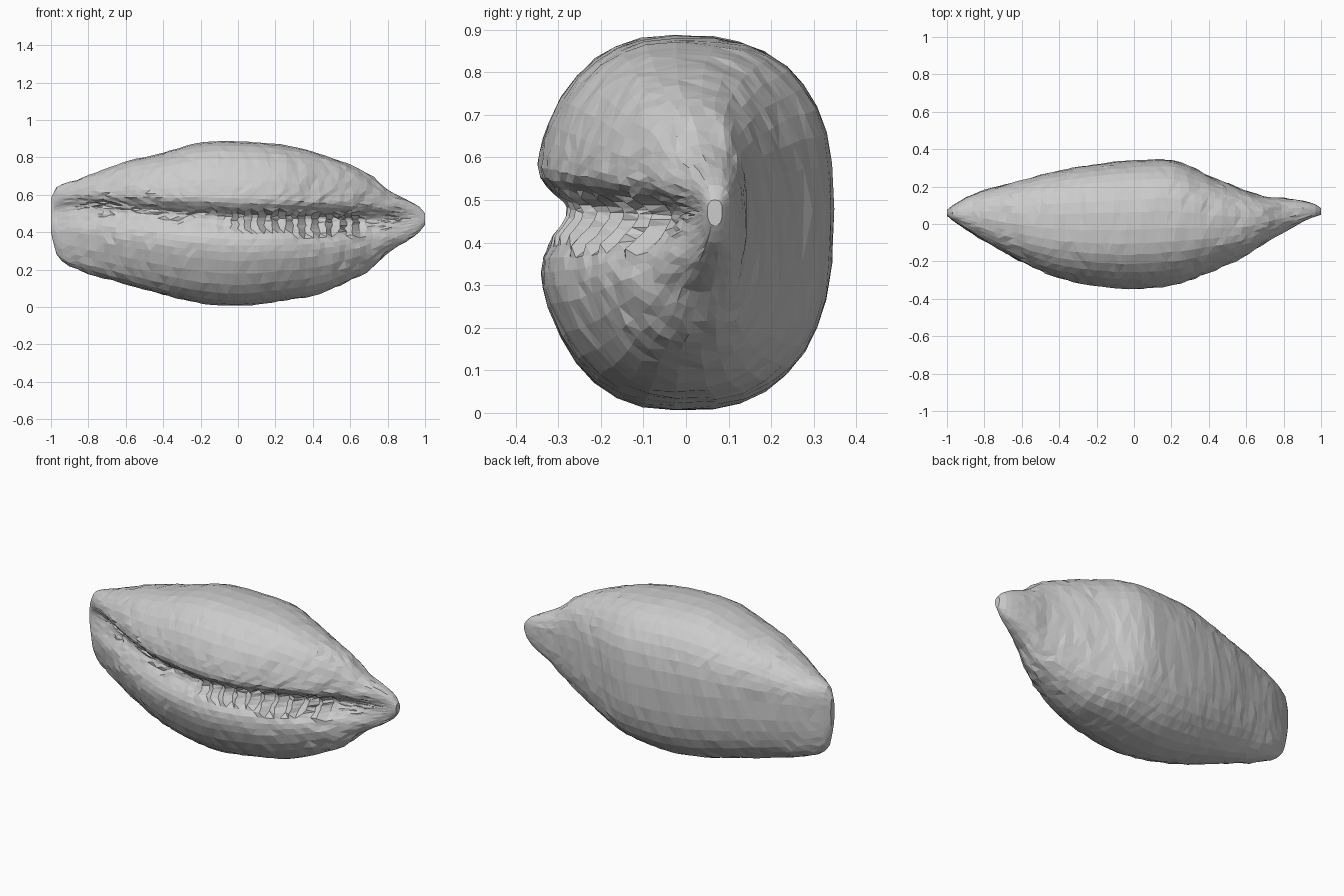
import bpy, bmesh, math, random

if "Cube" in bpy.data.objects:
    bpy.data.objects.remove(bpy.data.objects["Cube"])

random.seed(4)

# Shell outline: x, top z, bottom z, front y, back y, slit z, slit depth
KEYS = [
    (-1.00, .58, .40, .04, .075, .50, .00),
    (-.97, .64, .28, .01, .10, .51, .03),
    (-.86, .68, .20, -.065, .16, .53, .05),
    (-.60, .775, .12, -.215, .235, .52, .07),
    (-.40, .825, .065, -.30, .285, .505, .075),
    (-.20, .88, .02, -.34, .32, .49, .08),
    (.00, .885, .005, -.355, .34, .48, .085),
    (.22, .87, .03, -.335, .338, .475, .10),
    (.40, .83, .06, -.27, .26, .47, .11),
    (.60, .76, .14, -.18, .18, .465, .11),
    (.71, .705, .205, -.105, .145, .465, .08),
    (.80, .625, .29, -.06, .14, .465, .055),
    (.90, .575, .35, -.005, .125, .47, .03),
    (.97, .535, .40, .03, .105, .47, .01),
    (1.00, .50, .44, .05, .085, .475, .00),
]


def outline(x):
    """Smooth interpolation of the outline table at x."""
    i = max(k for k in range(len(KEYS) - 1) if KEYS[k][0] <= x)
    a, b = KEYS[i], KEYS[i + 1]
    p, q = KEYS[max(i - 1, 0)], KEYS[min(i + 2, len(KEYS) - 1)]
    h = b[0] - a[0]
    t = (x - a[0]) / h
    out = []
    for c in range(1, 7):
        m0 = (b[c] - p[c]) / (b[0] - p[0]) * h
        m1 = (q[c] - a[c]) / (q[0] - a[0]) * h
        out.append((2*t**3 - 3*t*t + 1) * a[c] + (t**3 - 2*t*t + t) * m0
                   + (3*t*t - 2*t**3) * b[c] + (t**3 - t*t) * m1)
    return out


# Ring angles, dense around the slit (angle 0 faces the front)
half = [.025, .06, .10, .15, .21, .28, .36, .46]
half += [.46 + (math.pi - .46) * k / 15 for k in range(1, 15)]
angles = [0] + half + [math.pi] + [-a for a in reversed(half)]


def power(v, n):
    return math.copysign(abs(v) ** (2 / n), v)


def ring(x, index):
    top, bot, front, back, zs, depth = outline(x)
    yc, ry = (front + back) / 2, (back - front) / 2
    inner = max(0, min(1, (1 - abs(x)) / .2))
    pts = []
    for a in angles:
        n = 2.45 - .2 * math.cos(a)  # squarer back, rounder front
        c, s = power(math.cos(a), n), power(math.sin(a), n)
        y = yc - ry * c
        d = s * (top - zs if s > 0 else zs - bot)
        if abs(a) < 1:
            # steep upper lip, gently sloping lower lip
            w = .05 if d > 0 else .085
            y += depth * math.exp(-(d / w) ** 2)
            # row of teeth on the lower lip
            if -.15 < x < .66 and -.08 < d < .04:
                y += (.018 if index % 2 else -.016) * min(1, (x + .2) * 3)
            elif -.8 < x <= -.15 and -.05 < d < .04:
                y += random.uniform(-.008, .008)
        j = .0035 * inner
        pts.append((x + random.uniform(-j, j) * 2.5,
                    y + random.uniform(-j, j) * .7,
                    zs + d + random.uniform(-j, j) * .7))
    return pts


# Loft the rings into one closed faceted body
xs = [-1, -.99, -.97, -.94] + [-.90 + .036 * k for k in range(51)] + [.94, .97, .99, 1]
bm = bmesh.new()
rings = [[bm.verts.new(p) for p in ring(x, i)] for i, x in enumerate(xs)]
n = len(angles)
for r0, r1 in zip(rings, rings[1:]):
    for k in range(n):
        m = (k + 1) % n
        bm.faces.new((r0[k], r1[k], r1[m], r0[m]))
bm.faces.new(rings[0])
bm.faces.new(list(reversed(rings[-1])))
bmesh.ops.recalc_face_normals(bm, faces=bm.faces[:])
bmesh.ops.triangulate(bm, faces=bm.faces[:])
mesh = bpy.data.meshes.new("seashell")
bm.to_mesh(mesh)
bm.free()
shell = bpy.data.objects.new("seashell", mesh)
bpy.context.collection.objects.link(shell)
